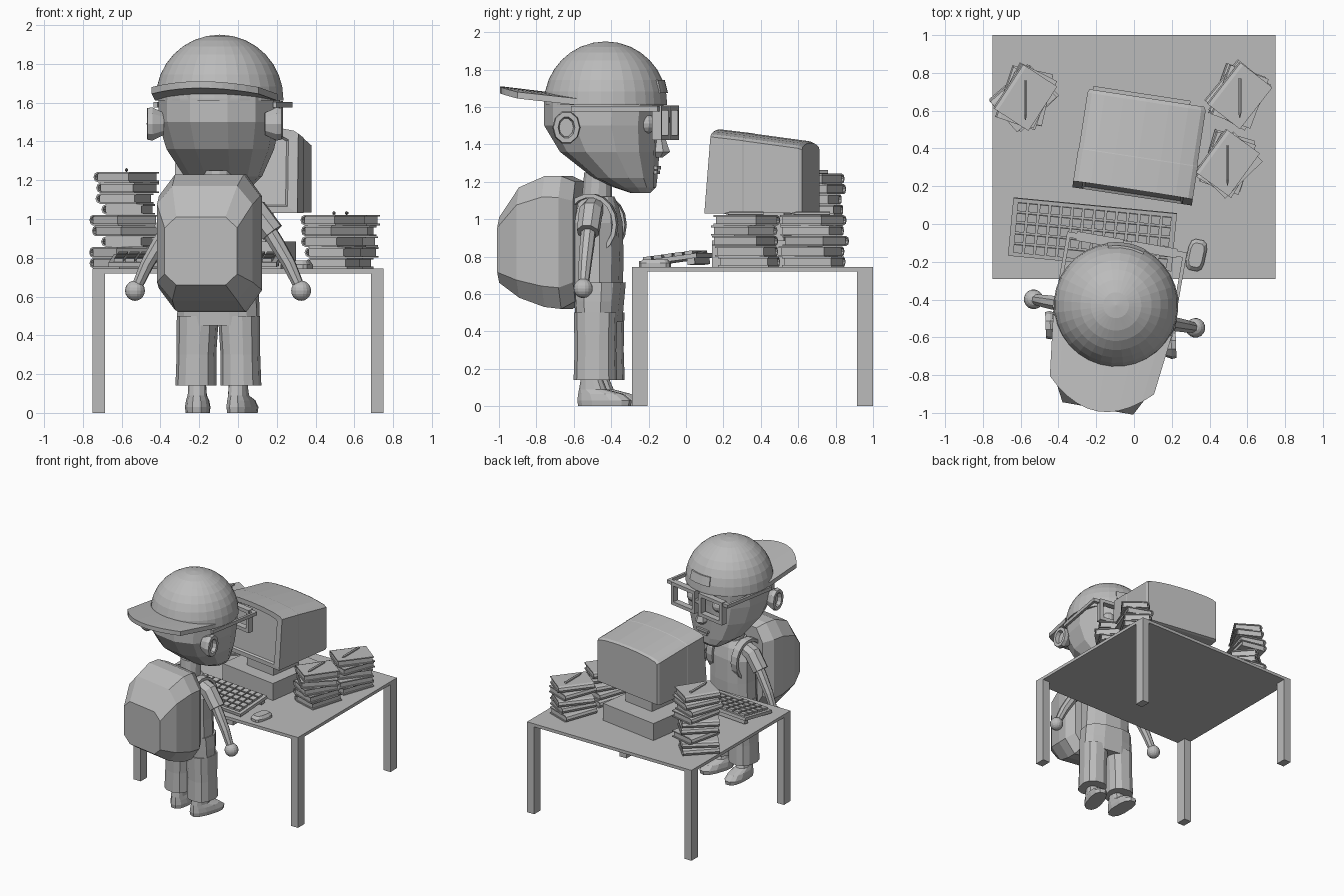
import bpy, bmesh, math, random
from mathutils import Matrix, Vector

if "Cube" in bpy.data.objects:
    bpy.data.objects.remove(bpy.data.objects["Cube"])
random.seed(4)

GREY = bpy.data.materials.new("plain grey")
GREY.diffuse_color = (0.5, 0.5, 0.5, 1)
GREY.use_nodes = True
GREY.node_tree.nodes["Principled BSDF"].inputs["Base Color"].default_value = GREY.diffuse_color


def frame(x, y, z=0, deg=0):
    return Matrix.Translation((x, y, z)) @ Matrix.Rotation(math.radians(deg), 4, 'Z')


def finish(name, bm, mat=Matrix()):
    bm.transform(mat)
    bmesh.ops.recalc_face_normals(bm, faces=bm.faces)
    me = bpy.data.meshes.new(name)
    bm.to_mesh(me)
    bm.free()
    me.materials.append(GREY)
    ob = bpy.data.objects.new(name, me)
    bpy.context.collection.objects.link(ob)
    return ob


def add_box(bm, size, loc):
    m = Matrix.Translation(loc) @ Matrix.Diagonal((*size, 1))
    bmesh.ops.create_cube(bm, size=1, matrix=m)


def boxes(name, items, mat=Matrix()):
    bm = bmesh.new()
    for size, loc in items:
        add_box(bm, size, loc)
    return finish(name, bm, mat)


def add_loft(bm, rings):
    vs = [[bm.verts.new(p) for p in r] for r in rings]
    n = len(vs[0])
    for a, b in zip(vs, vs[1:]):
        for i in range(n):
            j = (i + 1) % n
            bm.faces.new((a[i], a[j], b[j], b[i]))
    bm.faces.new(vs[0])
    bm.faces.new(vs[-1])


def loft(name, rings, mat=Matrix()):
    bm = bmesh.new()
    add_loft(bm, rings)
    return finish(name, bm, mat)


def oval(cx, cy, z, rx, ry, n=12, p=1.0):
    out = []
    for i in range(n):
        a = 2 * math.pi * (i + .5) / n
        c, s = math.cos(a), math.sin(a)
        out.append((cx + rx * math.copysign(abs(c) ** p, c),
                    cy + ry * math.copysign(abs(s) ** p, s), z))
    return out


def tube(name, pts, radii, mat, n=8):
    pts = [Vector(p) for p in pts]
    rings = []
    for i, p in enumerate(pts):
        d = pts[min(i + 1, len(pts) - 1)] - pts[max(i - 1, 0)]
        q = d.to_track_quat('Z', 'Y').to_matrix()
        rings.append([p + q @ Vector(o) for o in oval(0, 0, 0, radii[i], radii[i], n)])
    return loft(name, rings, mat)


# ---- table
boxes("table_top", [((1.5, 1.29, .025), (0, .355, .7325))])
boxes("table_legs", [((.065, .085, .72), (sx * .7175, y, .36))
                     for sx in (-1, 1) for y in (-.2475, .9575)])

# ---- computer: arched housing with recessed screen, neck and base
M = frame(.03, .41, 0, -8.7)


def section(y, s, drop, tilt=0.0):
    pts = [(-.32, 1.03), (.32, 1.03)]
    pts += [(.32 * math.cos(a), 1.44 - drop + .04 * math.sin(a))
            for a in (math.pi * i / 8 for i in range(9))]
    return [(x * s, y + tilt * (z - 1.24), 1.24 + (z - 1.24) * s) for x, z in pts]


loft("monitor", [section(-.235, .80, 0, .08), section(-.25, .84, 0, .08),
                 section(-.25, 1, 0, .08), section(-.06, 1, .02), section(-.055, .99, .02),
                 section(.24, .99, .06), section(.26, .96, .065)], M)
boxes("monitor_neck", [((.27, .27, .16), (0, 0, .96))], M)
boxes("computer_base", [((.52, .52, .14), (-.03, .02, .815))], M)

# ---- keyboard and mouse
K = frame(-.22, -.055, .785, -5.5) @ Matrix.Rotation(math.radians(8), 4, 'X')
boxes("keyboard", [((.87, .31, .025), (0, 0, 0)), ((.84, .04, .04), (0, .12, -.025))], K)
boxes("keys", [((.048, .044, .02), (-.385 + .0592 * c, -.112 + .056 * r, .02))
               for r in range(5) for c in range(14) if not (r == 0 and 4 <= c <= 8)]
      + [((.285, .044, .02), (-.03, -.112, .02))], K)
loft("mouse", [oval(0, 0, z, rx, ry, 12, .6) for z, rx, ry in
               ((.745, .05, .085), (.765, .05, .085), (.785, .036, .065))], frame(.33, -.165, 0, -12))


# ---- book stacks, each with a pen on top
def book(name, mat, h=.054):
    bm = bmesh.new()
    t, r, k = .009, h / 2, 4
    arc = [math.pi / 2 + math.pi * i / k for i in range(k + 1)]
    outer = [(-.085 + r * math.cos(a), r + r * math.sin(a)) for a in arc]
    inner = [(-.085 + (r - t) * math.cos(a), r + (r - t) * math.sin(a)) for a in reversed(arc)]
    prof = [(.11, h)] + outer + [(.11, 0), (.11, t)] + inner + [(.11, h - t)]
    add_loft(bm, [[(x, y, z) for x, z in prof] for y in (-.14, .14)])
    add_box(bm, (.19, .265, h - 2 * t), (.003, 0, r))
    finish(name, bm, mat)


for label, x, y, count, top in (("left", -.575, .67, 9, -33), ("right_back", .56, .68, 5, -38),
                                ("right_front", .495, .325, 5, -36)):
    for i in range(count):
        last = i == count - 1
        ang = top if last else top + random.uniform(-24, 24)
        dx, dy = (0, 0) if last else (random.uniform(-.015, .015), random.uniform(-.015, .015))
        book(f"{label}_book_{i + 1}", frame(x + dx, y + dy, .745 + i * .0555, ang))
    z = .745 + count * .0555 + .008
    tube(f"{label}_pen", [(x, y - .12, z), (x, y - .09, z), (x, y + .09, z)],
         [.002, .01, .01], Matrix(), 6)

# ---- person, standing turned slightly, facing the table
P = frame(-.095, -.43, 0, -10)

# head, neck and face
HEAD = [(1.14, .09, .14, .24), (1.17, .14, .05, .27), (1.22, .20, -.06, .275), (1.36, .275, -.24, .285),
        (1.50, .31, -.325, .295), (1.64, .31, -.325, .31)]
loft("head", [oval(0, (b + f) / 2, z, w, (f - b) / 2, 12, .85) for z, w, b, f in HEAD], P)
loft("neck", [oval(0, -.05, 1.04, .085, .085), oval(0, -.04, 1.25, .075, .075)], P)
loft("nose", [oval(0, y, z, w, d, 6) for z, w, y, d in
              ((1.33, .02, .29, .02), (1.36, .05, .29, .06), (1.40, .035, .29, .045),
               (1.48, .02, .28, .03))], P)
boxes("lips", [((.12, .03, .018), (0, .275, 1.275)), ((.09, .03, .018), (0, .272, 1.25))], P)

# cap: dome, backward brim and strap opening
R = .33
loft("cap_dome", [oval(0, 0, 1.61, R, R, 32)] +
     [oval(0, 0, 1.62 + R * math.sin(a), R * math.cos(a), R * math.cos(a), 32)
      for a in (math.radians(d) for d in (0, 11, 22, 33, 44, 55, 66, 78, 89.7))], P)
loft("cap_brim", [
    [(u * (.32 - .04 * v), (-.28 + .18 * u * u) * (1 - v) + (-.57 + .14 * u * u) * v,
      1.61 + .035 * v + .03 * (1 - u * u) + dz)
     for v, dz in ((0, 0), (1, 0), (1, .035), (0, .035))]
    for u in (i / 5 for i in range(-5, 6))], P)
loft("cap_strap", [[(r * math.sin(a), r * math.cos(a), z)
                    for r, z in ((.31, 1.675), (.334, 1.675), (.316, 1.745), (.29, 1.745))]
                   for a in (math.radians(d) for d in range(-18, 19, 6))], P)

# glasses
bars = []
for s in (-1, 1):
    cx = s * .145
    bars += [((.25, .05, .028), (cx, .325, z)) for z in (1.436, 1.594)]
    bars += [((.028, .05, .186), (cx + d, .325, 1.515)) for d in (-.111, .111)]
    bars += [((.02, .46, .028), (s * .312, .10, 1.59)), ((.07, .03, .028), (s * .287, .325, 1.59))]
bars.append(((.06, .04, .025), (0, .325, 1.53)))
boxes("glasses", bars, P)

# backpack: octagonal sections from the back panel outwards
def pack(y, w, lo, hi):
    c, d = w * .32, (hi - lo) * .16
    q = [(w - c, lo), (w, lo + d), (w, hi - d), (w - c, hi)]
    return [(x, y, z) for x, z in q + [(-x, z) for x, z in reversed(q)]]


loft("backpack", [pack(-.14, .21, .56, 1.20), pack(-.21, .26, .52, 1.23), pack(-.30, .265, .53, 1.23),
                  pack(-.44, .25, .58, 1.17), pack(-.555, .19, .66, 1.01)], P)

# torso and trouser hips
loft("shirt", [oval(0, -.045, z, w, d, 12, .8) for z, w, d in
               ((.60, .20, .13), (.80, .19, .135), (.98, .19, .13), (1.07, .15, .11),
                (1.12, .09, .09))], P)
loft("trouser_hips", [oval(0, -.035, z, w, d, 12, .75) for z, w, d in
                      ((.45, .215, .115), (.56, .212, .125), (.66, .205, .135))], P)

# paired parts
for s, side in ((-1, "left"), (1, "right")):
    loft(side + "_trouser_leg", [oval(s * x, -.035, z, w, d, 12, .8) for z, x, w, d in
         ((.14, .118, .103, .115), (.30, .115, .100, .11), (.50, .108, .106, .115))], P)
    # shoe with ankle
    S = P @ frame(s * .115, 0, 0, -s * 8)
    loft(side + "_shoe", [oval(0, y, z, w, d, 12, .8) for z, y, w, d in
         ((0, .015, .062, .145), (.03, .015, .066, .15), (.065, -.005, .06, .125),
          (.09, -.05, .05, .075), (.17, -.06, .045, .05))], S)
    # sleeve, arm and round hand
    tube(side + "_sleeve", [(s * .13, -.045, 1.06), (s * .20, -.045, 1.04), (s * .285, -.045, .93)],
         [.06, .065, .062], P)
    tube(side + "_arm", [(s * .23, -.045, 1.0), (s * .31, -.045, .87), (s * .37, -.045, .77),
                         (s * .43, -.045, .64)], [.04, .04, .036, .028], P)
    bm = bmesh.new()
    bmesh.ops.create_uvsphere(bm, u_segments=16, v_segments=10, radius=.052,
                              matrix=Matrix.Translation((s * .435, -.045, .63)))
    finish(side + "_hand", bm, P)
    # shoulder strap loop
    loft(side + "_strap", [[(s * (.13 + dx), -.06 + (.125 + dr) * math.cos(a),
                             .97 + (.145 + dr) * math.sin(a))
                            for dx, dr in ((-.03, 0), (.03, 0), (.03, .022), (-.03, .022))]
                           for a in (math.radians(d) for d in range(-60, 181, 20))], P)
    # ear: rim with a hollow
    E = P @ Matrix.Translation((s * .305, -.16, 1.49)) @ Matrix.Rotation(math.radians(s * 90), 4, 'Y') \
        @ Matrix.Rotation(math.radians(-s * 12), 4, 'X')
    loft(side + "_ear", [oval(0, 0, z, rx, ry, 10) for z, rx, ry in
         ((-.04, .06, .05), (.02, .09, .075), (.045, .085, .07), (.045, .058, .045),
          (.015, .05, .038))], E)
    # eye
    bm = bmesh.new()
    bmesh.ops.create_uvsphere(bm, u_segments=12, v_segments=8, radius=.055,
                              matrix=Matrix.Translation((s * .135, .24, 1.51)))
    finish(side + "_eye", bm, P)
